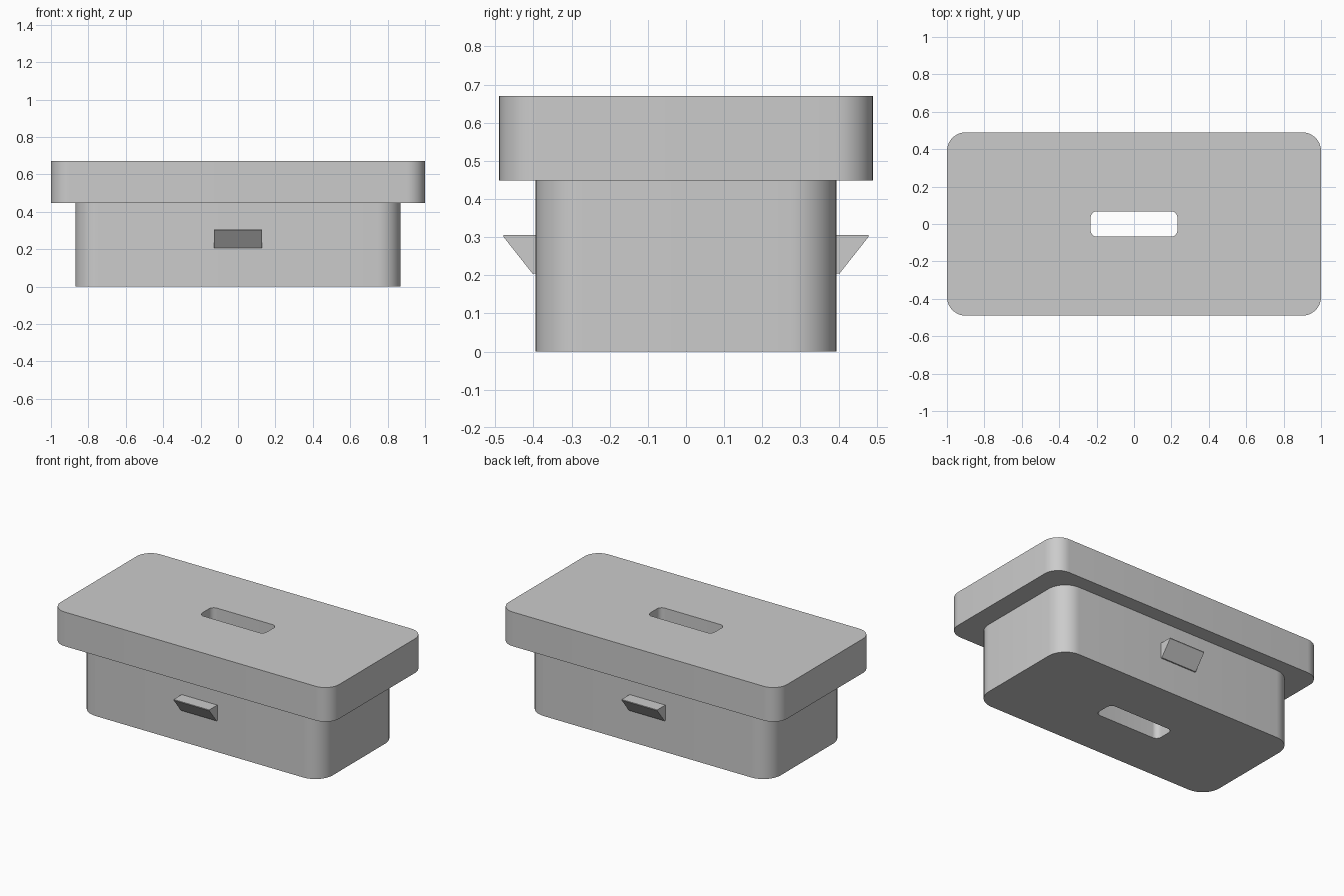
import bpy, bmesh, math
from mathutils import Vector

old = bpy.data.objects.get("Cube")
if old:
    bpy.data.objects.remove(old, do_unlink=True)

grey = bpy.data.materials.new("plain_grey")
grey.use_nodes = True
colour = (0.6, 0.6, 0.6, 1)
grey.diffuse_color = colour
grey.node_tree.nodes["Principled BSDF"].inputs["Base Color"].default_value = colour


def finish(name, bm):
    bmesh.ops.recalc_face_normals(bm, faces=bm.faces)
    mesh = bpy.data.meshes.new(name)
    bm.to_mesh(mesh)
    bm.free()
    mesh.materials.append(grey)
    obj = bpy.data.objects.new(name, mesh)
    bpy.context.collection.objects.link(obj)
    return obj


def rounded_loop(bm, half_x, half_y, radius, z, steps=10):
    """Ring of vertices along a rounded rectangle."""
    verts = []
    for corner, (sx, sy) in enumerate([(1, 1), (-1, 1), (-1, -1), (1, -1)]):
        for i in range(steps + 1):
            a = math.pi / 2 * (corner + i / steps)
            verts.append(bm.verts.new((sx * (half_x - radius) + radius * math.cos(a),
                                       sy * (half_y - radius) + radius * math.sin(a), z)))
    return verts


# Stepped body: wide flange, narrower block, slot right through the middle
SLOT = (0.232, 0.068, 0.034)
FLANGE = (1.0, 0.49, 0.10)
BLOCK = (0.87, 0.395, 0.125)
TOP, STEP = 0.67, 0.448
bm = bmesh.new()
rings = [rounded_loop(bm, *size, z) for size, z in
         [(SLOT, TOP), (FLANGE, TOP), (FLANGE, STEP), (BLOCK, STEP), (BLOCK, 0), (SLOT, 0)]]
for a, b in zip(rings, rings[1:] + rings[:1]):
    for i in range(len(a)):
        j = (i + 1) % len(a)
        bm.faces.new((a[i], a[j], b[j], b[i]))
body = finish("slotted_body", bm)
bpy.context.view_layer.objects.active = body
body.select_set(True)
bpy.ops.object.shade_smooth_by_angle(angle=math.radians(30))
body.select_set(False)

# Wedge catches on the front and back
PROFILE = [(0.385, 0.205), (0.403, 0.205), (0.478, 0.30), (0.478, 0.305), (0.385, 0.305)]
for name, side in (("front_catch", -1), ("back_catch", 1)):
    bm = bmesh.new()
    face = bm.faces.new([bm.verts.new((-0.128, side * y, z)) for y, z in PROFILE])
    ext = bmesh.ops.extrude_face_region(bm, geom=[face])
    bmesh.ops.translate(bm, vec=Vector((0.256, 0, 0)),
                        verts=[v for v in ext["geom"] if isinstance(v, bmesh.types.BMVert)])
    finish(name, bm)
